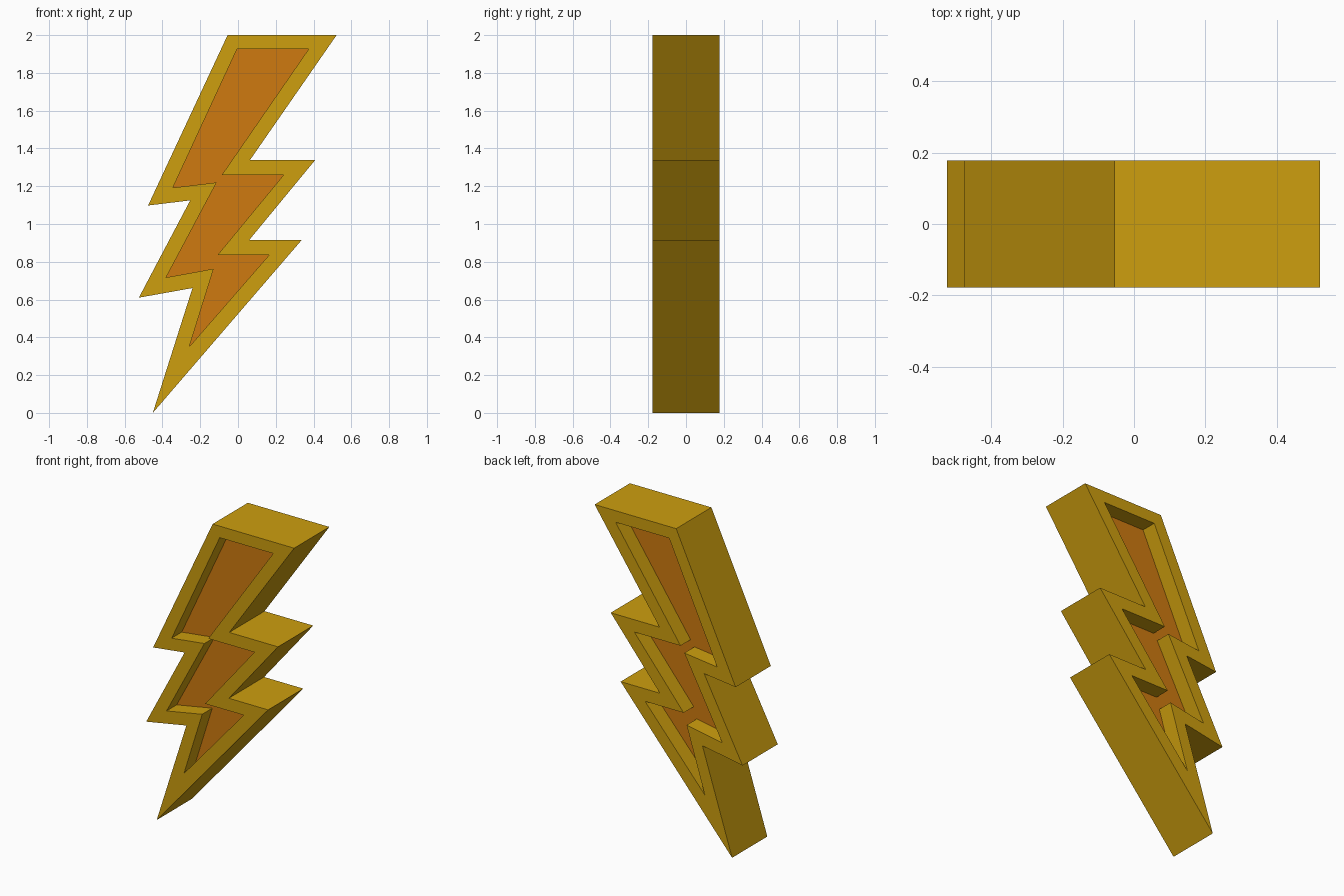
import bpy, bmesh

if "Cube" in bpy.data.objects:
    bpy.data.objects.remove(bpy.data.objects["Cube"])

HALF = 0.178    # half thickness of the frame
FLOOR = 0.076   # half thickness of the recessed panel

# Matching outlines (x, z), clockwise from the top left
outer = [(-.055, 2), (.522, 2), (.063, 1.338), (.408, 1.338), (.06, .916), (.338, .916),
         (-.451, 0), (-.241, .661), (-.525, .61), (-.253, 1.125), (-.476, 1.098)]
inner = [(-.005, 1.926), (.374, 1.926), (-.086, 1.259), (.241, 1.259), (-.108, .836), (.165, .836),
         (-.258, .35), (-.129, .763), (-.381, .717), (-.113, 1.22), (-.345, 1.192)]


def material(name, color):
    m = bpy.data.materials.new(name)
    m.diffuse_color = (*color, 1)
    m.use_nodes = True
    m.node_tree.nodes["Principled BSDF"].inputs["Base Color"].default_value = m.diffuse_color
    return m


def finish(bm, name, mat):
    bmesh.ops.recalc_face_normals(bm, faces=bm.faces[:])
    me = bpy.data.meshes.new(name)
    bm.to_mesh(me)
    bm.free()
    me.materials.append(mat)
    ob = bpy.data.objects.new(name, me)
    bpy.context.collection.objects.link(ob)
    return ob


def loop(bm, pts, y):
    return [bm.verts.new((x, y, z)) for x, z in pts]


def bridge(bm, a, b):
    n = len(a)
    for i in range(n):
        j = (i + 1) % n
        bm.faces.new((a[i], a[j], b[j], b[i]))


gold = material("gold", (.61, .342, .0045))
orange = material("orange", (.62, .195, .005))

# Bolt frame: outer wall, front and back rims, inner wall
bm = bmesh.new()
rings = [loop(bm, outer, -HALF), loop(bm, outer, HALF),
         loop(bm, inner, HALF), loop(bm, inner, -HALF)]
for k in range(4):
    bridge(bm, rings[k], rings[(k + 1) % 4])
finish(bm, "bolt_frame", gold)

# Recessed panel seen from the front and the back
bm = bmesh.new()
front, back = loop(bm, inner, -FLOOR), loop(bm, inner, FLOOR)
bridge(bm, front, back)
bm.faces.new(front)
bm.faces.new(back)
finish(bm, "recessed_panel", orange)
